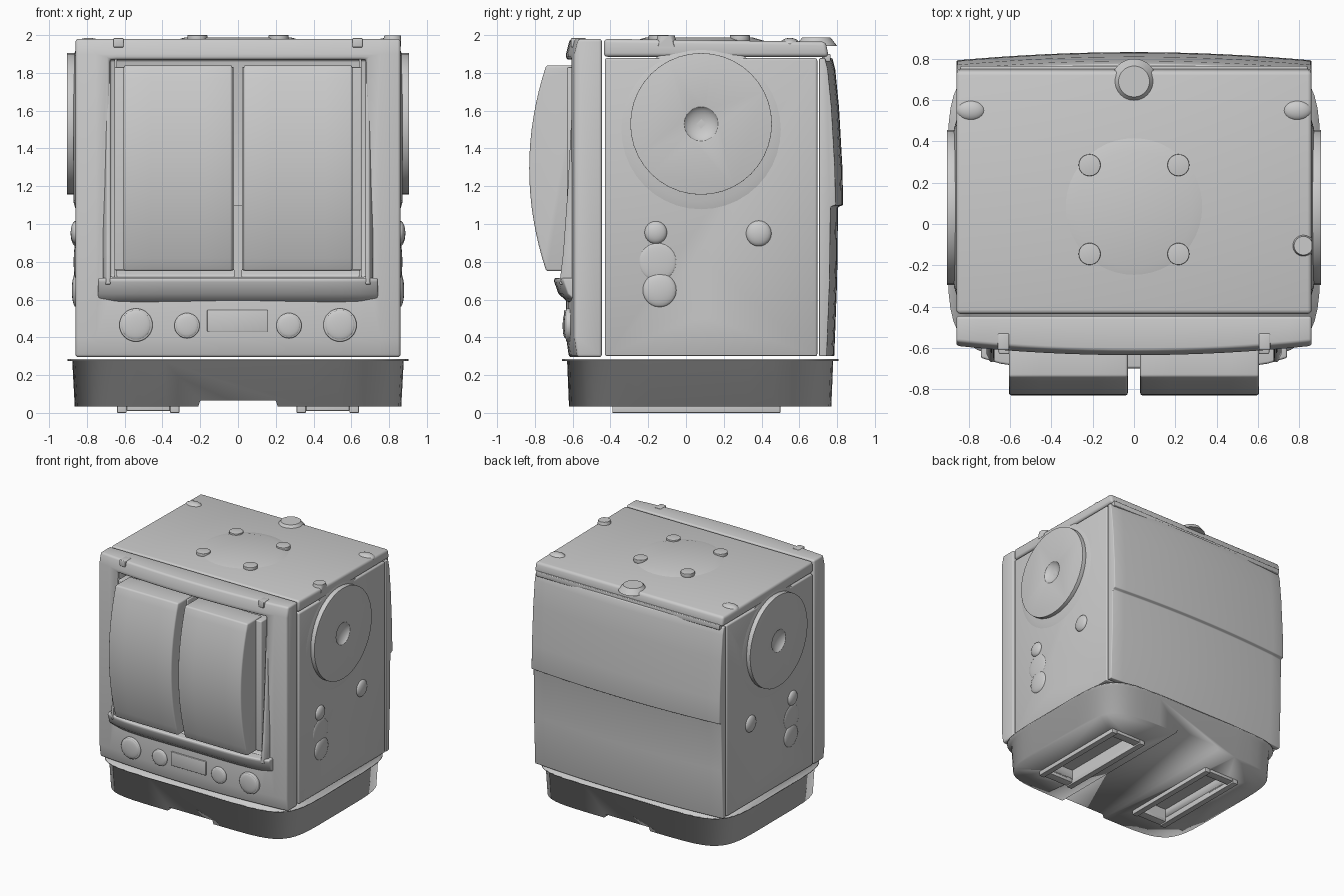
import bpy, bmesh, math
from mathutils import Matrix, Vector

if "Cube" in bpy.data.objects:
    bpy.data.objects.remove(bpy.data.objects["Cube"], do_unlink=True)

grey = bpy.data.materials.new("plain_grey")
grey.use_nodes = True
GREY = (0.6, 0.6, 0.6, 1)
grey.diffuse_color = GREY
grey.node_tree.nodes["Principled BSDF"].inputs["Base Color"].default_value = GREY


def finish(name, bm, bevel=0, cutters=(), angle=32):
    """Turn a bmesh into a shaded object with cuts and rounded edges baked in."""
    bmesh.ops.recalc_face_normals(bm, faces=bm.faces)
    me = bpy.data.meshes.new(name)
    bm.to_mesh(me)
    bm.free()
    ob = bpy.data.objects.new(name, me)
    bpy.context.collection.objects.link(ob)
    for cutter in cutters:
        mod = ob.modifiers.new("cut", 'BOOLEAN')
        mod.operation, mod.solver, mod.object = 'DIFFERENCE', 'EXACT', cutter
    if bevel:
        mod = ob.modifiers.new("round", 'BEVEL')
        mod.width, mod.segments, mod.limit_method = bevel, 3, 'ANGLE'
        mod.angle_limit = math.radians(35)
    if ob.modifiers:
        bpy.context.view_layer.update()
        deps = bpy.context.evaluated_depsgraph_get()
        ob.data = bpy.data.meshes.new_from_object(ob.evaluated_get(deps))
        ob.modifiers.clear()
    ob.data.materials.clear()
    ob.data.materials.append(grey)
    ob.data.shade_smooth()
    if angle:
        ob.data.set_sharp_from_angle(angle=math.radians(angle))
    return ob


def box(name, x, y, z, bevel=0, cutters=(), taper=None):
    """Box from (min, max) pairs; taper(co) may move its corners."""
    bm = bmesh.new()
    bmesh.ops.create_cube(bm, size=1)
    for v in bm.verts:
        v.co = Vector([(a + b) / 2 + c * (b - a) for c, (a, b) in zip(v.co, (x, y, z))])
        if taper:
            taper(v.co)
    return finish(name, bm, bevel, cutters)


def disc(name, at, axis, r, depth, bevel=0, cutters=(), r2=None, sides=32):
    bm = bmesh.new()
    bmesh.ops.create_cone(bm, cap_ends=True, segments=sides, radius1=r,
                          radius2=r if r2 is None else r2, depth=depth)
    turn = Vector(axis).to_track_quat('Z', 'Y').to_matrix().to_4x4()
    bm.transform(Matrix.Translation(at) @ turn)
    return finish(name, bm, bevel, cutters)


def dome(name, at, size):
    bm = bmesh.new()
    bmesh.ops.create_uvsphere(bm, u_segments=24, v_segments=12, radius=1)
    bm.transform(Matrix.Translation(at) @ Matrix.Diagonal((*size, 1)))
    return finish(name, bm)


def sweep(name, profile, x0, x1, shift=None, steps=16, bevel=0, cutters=()):
    """Sweep a (y, z) profile along x; shift(x, y) bends it in plan."""
    bm = bmesh.new()
    rings = []
    for i in range(steps + 1):
        x = x0 + (x1 - x0) * i / steps
        rings.append([bm.verts.new((x, y + (shift(x, y) if shift else 0), z)) for y, z in profile])
    n = len(profile)
    for a, b in zip(rings, rings[1:]):
        for k in range(n):
            bm.faces.new((a[k], a[(k + 1) % n], b[(k + 1) % n], b[k]))
    bm.faces.new(rings[0])
    bm.faces.new(rings[-1])
    return finish(name, bm, bevel, cutters)


def helper(ob):
    ob.hide_render = True
    ob.hide_set(True)
    helpers.append(ob)
    return ob


helpers = []

# Main body with two side holes; the lower one passes right through
through = helper(disc("through_hole_cutter", (0, 0.08, 0.53), (1, 0, 0), 0.028, 3, sides=16))
blind = [helper(disc("blind_hole_cutter", (s * 0.87, 0.08, 0.81), (1, 0, 0), 0.033, 0.12, sides=16))
         for s in (-1, 1)]
box("main_body", (-0.86, 0.86), (-0.43, 0.695), (0.3, 1.878), 0.012, [through] + blind)

# Front frame, bowed in plan, with the door opening cut in
opening = helper(box("opening_cutter", (-0.68, 0.68), (-1, -0.5), (0.72, 1.87)))
sweep("front_frame",
      [(-0.445, 0.295), (-0.62, 0.295), (-0.635, 0.4), (-0.635, 1.9), (-0.615, 1.98), (-0.445, 1.98)],
      -0.86, 0.86, lambda x, y: 0.045 * (x / 0.86) ** 2 if y < -0.5 else 0, bevel=0.015, cutters=[opening])

# Raised rim round the opening: deep lip below, tapering cheeks at the sides
sweep("lower_lip", [(-0.56, 0.56), (-0.63, 0.59), (-0.675, 0.63), (-0.7, 0.7), (-0.695, 0.715), (-0.5, 0.715)],
      -0.74, 0.74, lambda x, y: 0.05 * (x / 0.74) ** 6, bevel=0.008)
for s in (-1, 1):
    sweep("rim_cheek", [(-0.5, 1.87), (-0.59, 1.87), (-0.605, 1.6), (-0.625, 1.2), (-0.65, 0.85),
                        (-0.67, 0.68), (-0.5, 0.68)], s * 0.675, s * 0.715,
          lambda x, y: 0.04 if abs(x) > 0.7 and y < -0.55 else 0, steps=2, bevel=0.006)
    # Small tabs on the brow
    box("brow_tab", sorted((s * 0.605, s * 0.66)), (-0.61, -0.53), (1.935, 1.984), 0.006)

# Bowed doors with their backing leaves
arc = [(-0.74 - 0.09 * (1 - t * t), 1.295 + 0.545 * t) for t in [i / 8 - 1 for i in range(17)]]
for s in (-1, 1):
    sweep("door", [(-0.55, 0.75)] + arc + [(-0.55, 1.84)], s * 0.03, s * 0.605, steps=4, bevel=0.012)
    box("door_backing", sorted((s * 0.02, s * 0.655)), (-0.63, -0.49), (0.755, 1.83), 0.008)
    box("hinge_bar", sorted((s * 0.64, s * 0.655)), (-0.52, -0.49), (0.72, 1.87))
box("door_latch_bar", (-0.02, 0.02), (-0.54, -0.49), (0.72, 1.1))

# Front controls
for s in (-1, 1):
    disc("large_knob", (s * 0.54, -0.615, 0.465), (0, -1, 0), 0.088, 0.04, 0.008)
    dome("large_knob_face", (s * 0.54, -0.632, 0.465), (0.08, 0.014, 0.08))
    disc("small_knob", (s * 0.27, -0.625, 0.462), (0, -1, 0), 0.067, 0.04, 0.008)
    dome("small_knob_face", (s * 0.27, -0.643, 0.462), (0.06, 0.01, 0.06))
box("display_panel", (-0.163, 0.157), (-0.645, -0.6), (0.43, 0.545), 0.005)

# Back panel: thicker upper half overhanging the lower half
sweep("back_panel",
      [(0.705, 0.3), (0.785, 0.3), (0.80, 0.7), (0.805, 1.09), (0.832, 1.1), (0.828, 1.3),
       (0.81, 1.62), (0.79, 1.82), (0.775, 1.878), (0.705, 1.878)],
      -0.86, 0.86, lambda x, y: -0.04 * (x / 0.86) ** 2 if y > 0.72 else 0, bevel=0.006)
box("rear_top_rail", (-0.84, 0.84), (0.72, 0.765), (1.86, 1.9), 0.006)


# Roof slab, sloping a little to the rear
def roof_slope(co):
    if co.z > 1.9 and co.y > 0:
        co.z -= 0.015
        co.y -= 0.015


box("roof", (-0.86, 0.86), (-0.435, 0.755), (1.885, 1.98), 0.02, taper=roof_slope)
disc("roof_swell", (0, 0.07, 1.975), (0, 0, 1), 0.37, 0.026, r2=0.28, sides=48)
for x in (-0.215, 0.215):
    for y in (-0.145, 0.285):
        disc("roof_stud", (x, y, 1.985), (0, 0, 1), 0.053, 0.03, 0.003)
disc("rear_roof_lug", (0, 0.69, 1.965), (0, 0, 1), 0.11, 0.045, r2=0.075)
for s in (-1, 1):
    dome("corner_roof_lug", (s * 0.79, 0.55, 1.955), (0.07, 0.05, 0.03))
disc("side_roof_lug", (0.82, -0.105, 1.97), (0, 0, 1), 0.06, 0.058, r2=0.045,
     cutters=[helper(box("lug_cutter", (0.862, 1), (-0.3, 0.1), (1.9, 2.1)))])

# Large side discs and the bosses below them
for s in (-1, 1):
    dent = helper(dome("dent_cutter", (s * 0.93, 0.08, 1.53), (0.06, 0.1, 0.1)))
    disc("side_disc", (s * 0.88, 0.08, 1.53), (s, 0, 0), 0.375, 0.05, 0.004, [dent], sides=40)
    disc("disc_swell", (s * 0.862, 0.08, 1.5), (s, 0, 0), 0.45, 0.02, r2=0.38, sides=40)
    for y, z, r, h in ((-0.16, 0.955, 0.06, 0.028), (0.385, 0.95, 0.068, 0.028),
                       (-0.15, 0.8, 0.1, 0.012), (-0.14, 0.65, 0.09, 0.022)):
        dome("side_boss", (s * 0.858, y, z), (h, r, r))


# Base tray: rounded plan, flared rim flange, channel underneath
def plan(kx, ky):
    """Rounded outline with bowed front and back, as (x, y) points."""
    pts = []
    for i in range(48):
        a = math.tau * (i + 0.5) / 48
        c, s = math.cos(a), math.sin(a)
        x = math.copysign(abs(c) ** 0.3, c) * kx
        y = math.copysign(abs(s) ** 0.36, s) * ky
        pts.append((x, y + 0.075))
    return pts


bm = bmesh.new()
levels = [(0.865, 0.695, 0.035), (0.878, 0.705, 0.274), (0.903, 0.732, 0.276), (0.903, 0.732, 0.286)]
rings = [[bm.verts.new((x, y, z)) for x, y in plan(kx, ky)] for kx, ky, z in levels]
for a, b in zip(rings, rings[1:]):
    for k in range(len(a)):
        j = (k + 1) % len(a)
        bm.faces.new((a[k], a[j], b[j], b[k]))
bm.faces.new(rings[0])
bm.faces.new(rings[-1])


def channel_slope(co):
    if co.z > 0.05:
        co.x *= 0.83


cuts = [helper(box("channel_cutter", (-0.24, 0.24), (-1, 1), (-0.05, 0.066), taper=channel_slope))]
for s in (-1, 1):
    cuts.append(helper(box("foot_well_cutter", sorted((s * 0.36, s * 0.59)), (-0.32, 0.43), (-0.05, 0.12))))
finish("base_tray", bm, cutters=cuts, angle=0)

# Feet: tapered rails framing each well
for s in (-1, 1):
    for x0, x1 in ((0.31, 0.36), (0.59, 0.64)):
        box("foot_rail", sorted((s * x0, s * x1)), (-0.39, 0.5), (0, 0.05), 0.004)
    for y0, y1 in ((-0.39, -0.32), (0.43, 0.5)):
        box("foot_end", sorted((s * 0.36, s * 0.59)), (y0, y1), (0.01, 0.05), 0.004)

# Cuts are baked in, so the helpers can go
for ob in helpers:
    bpy.data.objects.remove(ob, do_unlink=True)
